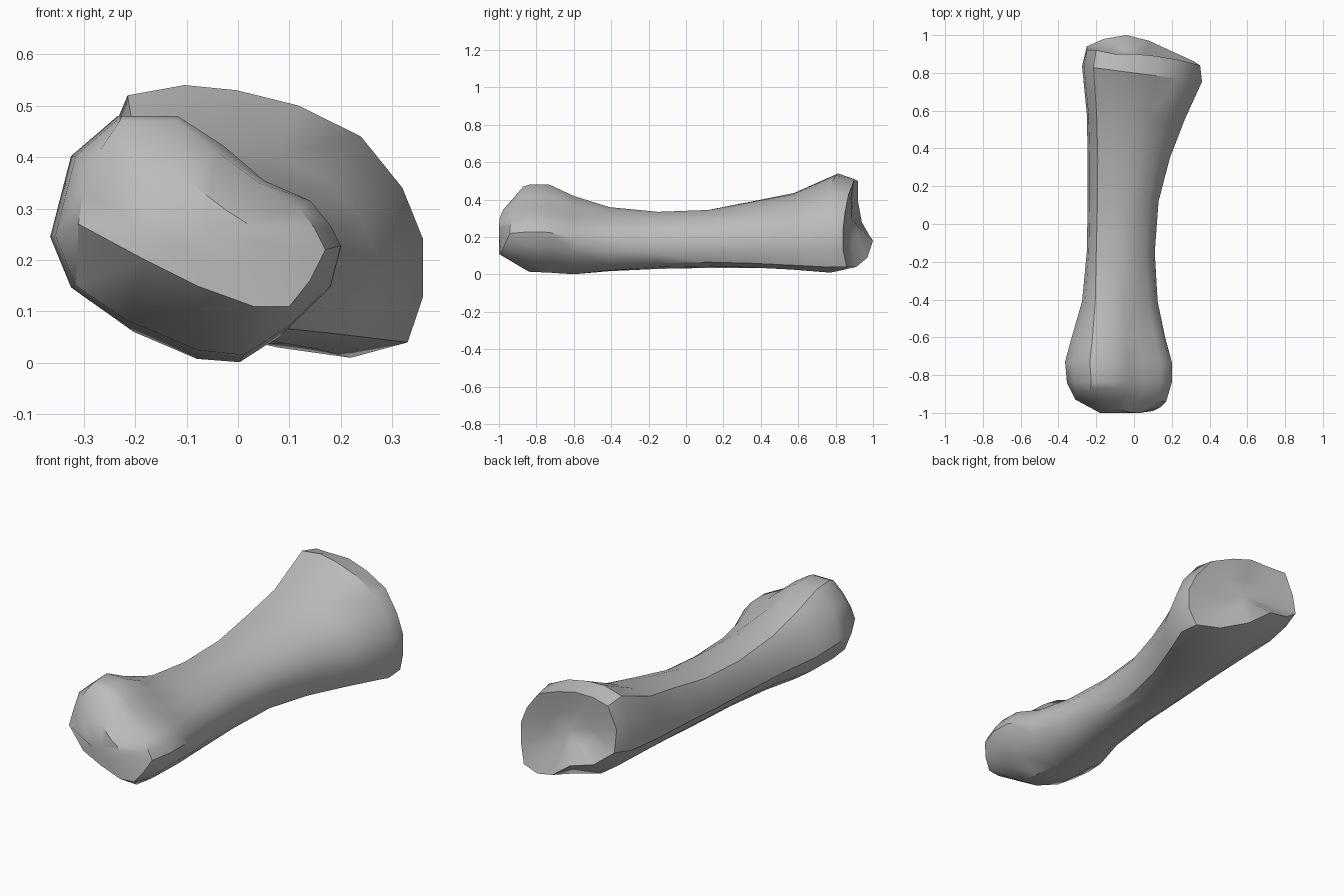
import bpy
import bmesh
import math
from mathutils import Vector

cube = bpy.data.objects.get("Cube")
if cube:
    bpy.data.objects.remove(cube, do_unlink=True)

# Cross-sections (x, z in hundredths), clockwise from the upper left ridge
HEAD = [(-23, 48), (-12, 48), (-3, 42), (5, 35), (14, 31), (18, 26), (20, 22), (18, 14),
        (10, 6), (1, 0), (-8, 1), (-22, 7), (-32, 14), (-36, 24), (-32, 40)]
SHAFT = [(-20, 32), (-13, 33), (-6, 33), (0, 31), (6, 27), (10, 22), (11, 17), (11, 11),
         (8, 6), (3, 4), (-5, 3), (-14, 7), (-20, 12), (-25, 18), (-24, 26)]
BASE = [(-21, 52), (-10, 54), (0, 53), (12, 50), (24, 44), (32, 34), (36, 24), (36, 13),
        (33, 4), (22, 1), (8, 3), (-8, 8), (-18, 15), (-27, 26), (-26, 40)]

# Edges of the two joint surfaces (x, y, z in hundredths), in the same order
HEAD_EDGE = [(-23, -87, 47), (-12, -87, 47), (-4, -90, 41), (4, -92, 35), (12, -93, 30),
             (15, -94, 26), (17, -94, 22), (14, -97, 16), (10, -99, 11), (3, -100, 11),
             (-8, -100, 15), (-18, -100, 20), (-31, -93, 27), (-30, -91, 34), (-27, -89, 41)]
SOCKET_EDGE = [(-20, 92, 50), (-10, 90, 51), (0, 90, 51), (11, 89, 48), (23, 87, 43),
               (31, 85, 33), (35, 84, 24), (35, 84, 13), (32, 86, 4), (21, 91, 4),
               (8, 97, 9), (-4, 100, 18), (-16, 98, 21), (-25, 94, 28), (-25, 92, 39)]

# Stations along the bone: y, x min, x max, z min, z max
STATIONS = [
    (-.84, -.355, .2, .015, .48), (-.73, -.365, .2, .01, .48), (-.6, -.33, .165, 0, .42),
    (-.41, -.275, .125, .015, .36), (-.15, -.25, .11, .03, .335), (.12, -.245, .13, .035, .345),
    (.35, -.245, .19, .03, .39), (.57, -.25, .27, .025, .435), (.8, -.275, .36, .01, .54),
]


def smooth(v):
    v = max(0.0, min(1.0, v))
    return v * v * (3 - 2 * v)


def unit_profile(points):
    """Scale a section so that it fills a unit square."""
    xs, zs = zip(*points)
    return [Vector(((x - min(xs)) / (max(xs) - min(xs)),
                    (z - min(zs)) / (max(zs) - min(zs)))) for x, z in points]


head, shaft, base = map(unit_profile, (HEAD, SHAFT, BASE))


def section(y, x0, x1, z0, z1):
    """Blend the profiles at y and fit the result to the given bounds."""
    to_head = smooth((-y - .2) / .5)
    to_base = smooth((y - .1) / .6)
    mix = [s.lerp(h, to_head).lerp(b, to_base) for h, s, b in zip(head, shaft, base)]
    ring = []
    for p in mix:
        x = x0 + p.x * (x1 - x0)
        skew = -.13 * x * smooth((y - .4) / .4)
        ring.append(Vector((x, y + skew, z0 + p.y * (z1 - z0))))
    return ring


def edge(points):
    return [Vector(p) / 100 for p in points]


def toward(ring, target, amount):
    """Move a ring towards a point, staying inside the bone's length."""
    out = [p.lerp(Vector(target), amount) for p in ring]
    for p in out:
        p.y = max(-1, min(1, p.y))
    return out


# Rounded front joint, shaft, then the hollow socket at the back
front, back = edge(HEAD_EDGE), edge(SOCKET_EDGE)
rings = [toward(front, (-.07, -1.06, .25), .55), front]
rings += [section(*s) for s in STATIONS]
rings += [back, toward(back, (.05, .87, .3), .55)]

# Skin the rings
bm = bmesh.new()
loops = [[bm.verts.new(p) for p in ring] for ring in rings]
n = len(front)
for a, b in zip(loops, loops[1:]):
    for i in range(n):
        j = (i + 1) % n
        bm.faces.new((a[i], a[j], b[j], b[i]))


def close(loop, point):
    """Close an end with a fan of triangles."""
    tip = bm.verts.new(point)
    for i in range(n):
        bm.faces.new((loop[i], loop[(i + 1) % n], tip))


close(loops[0], (-.07, -1, .25))
close(loops[-1], (.05, .885, .3))
bmesh.ops.recalc_face_normals(bm, faces=bm.faces)

mesh = bpy.data.meshes.new("finger_bone")
bm.to_mesh(mesh)
bm.free()
bone = bpy.data.objects.new("finger_bone", mesh)
bpy.context.collection.objects.link(bone)

# Plain grey bone colour
grey = bpy.data.materials.new("bone_grey")
grey.use_nodes = True
colour = (.5, .5, .5, 1)
grey.diffuse_color = colour
grey.node_tree.nodes["Principled BSDF"].inputs["Base Color"].default_value = colour
mesh.materials.append(grey)

bpy.context.view_layer.objects.active = bone
bone.select_set(True)
bpy.ops.object.shade_smooth_by_angle(angle=math.radians(35))
